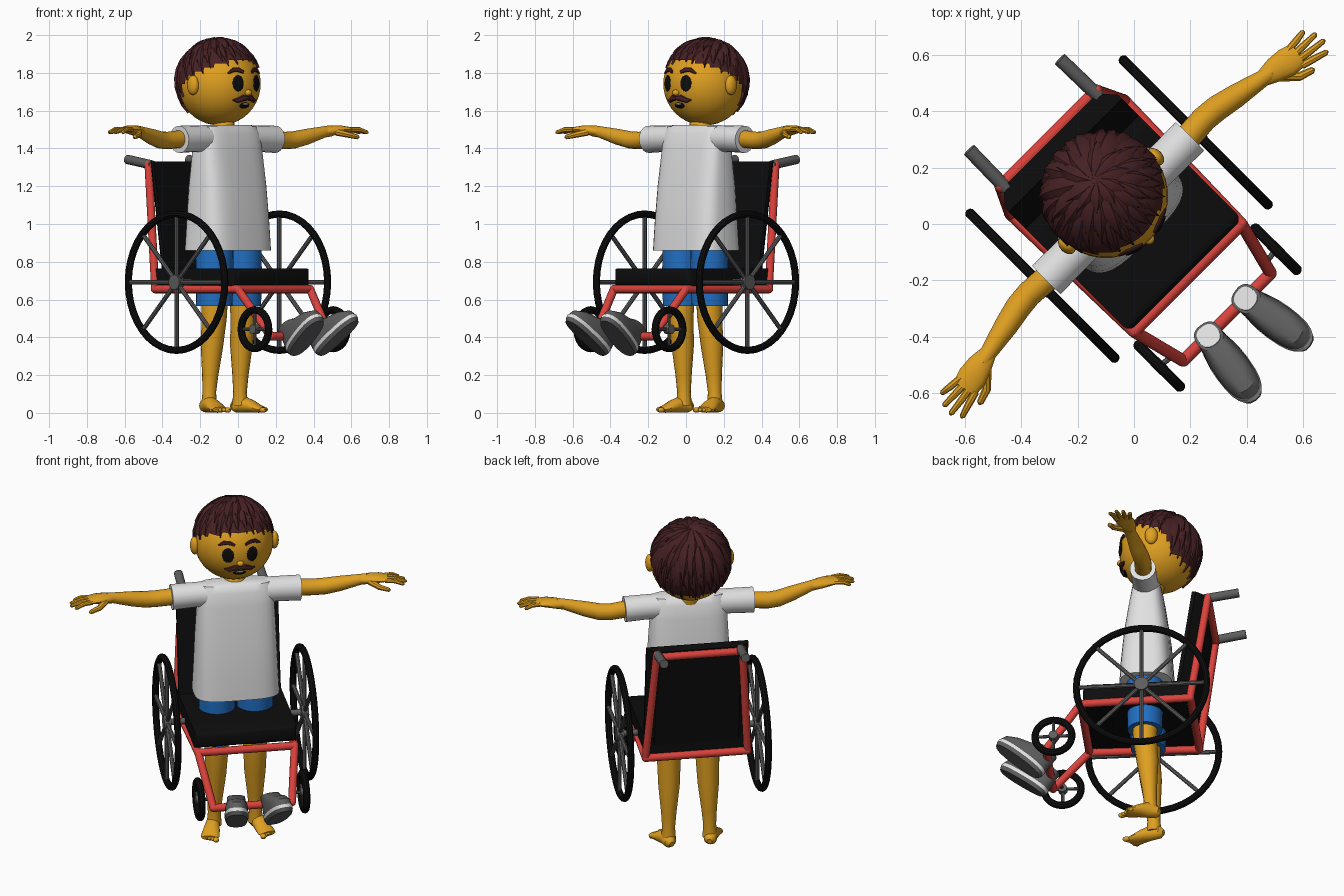
import bpy, bmesh, math, random
from mathutils import Vector as V, Matrix

if "Cube" in bpy.data.objects:
    bpy.data.objects.remove(bpy.data.objects["Cube"])

random.seed(4)
COLORS = {"skin": (0.74, 0.35, 0.015), "shirt_white": (0.75, 0.75, 0.75), "shorts_blue": (0.015, 0.16, 0.55),
          "hair_brown": (0.062, 0.015, 0.017), "frame_red": (0.72, 0.055, 0.045),
          "black": (0.004, 0.004, 0.004), "grey": (0.11, 0.11, 0.11)}
MATS = {}
for key, rgb in COLORS.items():
    MATS[key] = bpy.data.materials.new(key)
    MATS[key].diffuse_color = (*rgb, 1)


def finish(name, bm, mat):
    bmesh.ops.recalc_face_normals(bm, faces=bm.faces)
    me = bpy.data.meshes.new(name)
    bm.to_mesh(me)
    bm.free()
    me.materials.append(MATS[mat])
    ob = bpy.data.objects.new(name, me)
    bpy.context.collection.objects.link(ob)
    return ob


def loft(name, rings, mat):
    """Skin a list of equal rings and cap both ends."""
    bm = bmesh.new()
    rows = [[bm.verts.new(p) for p in r] for r in rings]
    n = len(rows[0])
    for a, b in zip(rows, rows[1:]):
        for i in range(n):
            j = (i + 1) % n
            bm.faces.new((a[i], a[j], b[j], b[i]))
    bm.faces.new(rows[0])
    bm.faces.new(rows[-1])
    return finish(name, bm, mat)


def tube(name, pts, radii, mat, n=12):
    """Tube along points; each radius is a number or (side, up)."""
    pts = [V(p) for p in pts]
    if not isinstance(radii, (list, tuple)):
        radii = [radii] * len(pts)
    axis = (pts[-1] - pts[0]).normalized()
    ref = V((0, 1, 0)) if abs(axis.z) > 0.8 else V((0, 0, 1))
    rings = []
    for i, p in enumerate(pts):
        t = (pts[min(i + 1, len(pts) - 1)] - pts[max(i - 1, 0)]).normalized()
        side = t.cross(ref).normalized()
        up = side.cross(t)
        a, b = radii[i] if isinstance(radii[i], tuple) else (radii[i], radii[i])
        angles = [2 * math.pi * k / n for k in range(n)]
        rings.append([p + side * a * math.cos(q) + up * b * math.sin(q) for q in angles])
    return loft(name, rings, mat)


def ball(name, loc, scale, mat, facing=None, seg=20):
    rot = V((0, -1, 0)).rotation_difference(V(facing)).to_matrix().to_4x4() if facing else Matrix()
    bm = bmesh.new()
    bmesh.ops.create_uvsphere(bm, u_segments=seg, v_segments=seg // 2 + 2, radius=1,
                              matrix=Matrix.Translation(loc) @ rot @ Matrix.Diagonal((*scale, 1)))
    return finish(name, bm, mat)


def oval(a, b, p, n=32):
    """Superellipse outline as (x, y) pairs."""
    out = []
    for k in range(n):
        c, s = math.cos(2 * math.pi * k / n), math.sin(2 * math.pi * k / n)
        out.append((math.copysign(a * abs(c) ** (2 / p), c), math.copysign(b * abs(s) ** (2 / p), s)))
    return out


def wheel(name, c, r, minor, spokes, spoke_r, hub):
    bpy.ops.mesh.primitive_torus_add(location=c, rotation=(0, math.pi / 2, 0), major_radius=r - minor,
                                     minor_radius=minor, major_segments=40, minor_segments=10)
    bpy.context.object.name = name + "_tyre"
    bpy.context.object.data.materials.append(MATS["black"])
    c = V(c)
    for k in range(spokes):
        q = 2 * math.pi * k / spokes
        tube(name + "_spoke", [c, c + V((0, math.cos(q), math.sin(q))) * (r - minor)], spoke_r, "grey", 8)
    out = V((0.02, 0, 0))
    tube(name + "_hub", [c - out, c + out], hub, "grey", 16)


# Seat and backrest
bm = bmesh.new()
bmesh.ops.create_cube(bm, size=1, matrix=Matrix.Translation((0, 0.035, 0.718)) @ Matrix.Diagonal((0.57, 0.59, 0.095, 1)))
bmesh.ops.bevel(bm, geom=[e for e in bm.edges if all(v.co.y < 0 for v in e.verts)], offset=0.03,
                segments=3, affect='EDGES', profile=0.5)
finish("seat", bm, "black")
loft("backrest", [[(-0.285, y, z), (0.285, y, z), (0.285, y + 0.02, z), (0.235, y + 0.075, z),
                   (-0.235, y + 0.075, z), (-0.285, y + 0.02, z)] for y, z in ((0.25, 0.69), (0.345, 1.33))], "black")

# Red frame, wheels and handles
R = 0.022
for s in (-1, 1):
    tube("side_frame", [(s * 0.285, 0.34, 0.655), (s * 0.27, -0.27, 0.655)], R, "frame_red")
    tube("back_post", [(s * 0.285, 0.335, 0.655), (s * 0.24, 0.43, 1.315)], R, "frame_red")
    tube("front_leg", [(s * 0.27, -0.27, 0.655), (s * 0.22, -0.467, 0.405)], R, "frame_red")
    for p in ((0.285, 0.337, 0.655), (0.27, -0.27, 0.655), (0.22, -0.467, 0.405), (0.24, 0.43, 1.315)):
        ball("frame_joint", (s * p[0], p[1], p[2]), (R, R, R), "frame_red", seg=12)
    tube("push_handle", [(s * 0.232, 0.41, 1.312), (s * 0.228, 0.60, 1.342)], 0.025, "grey")
    wheel("rear_wheel", (s * 0.385, 0.075, 0.692), 0.38, 0.019, 8, 0.012, 0.04)
    tube("rear_axle", [(s * 0.26, 0.075, 0.692), (s * 0.4, 0.075, 0.692)], 0.018, "grey")
    wheel("caster", (s * 0.293, -0.42, 0.443), 0.122, 0.02, 4, 0.009, 0.025)
    tube("caster_axle", [(s * 0.22, -0.43, 0.443), (s * 0.3, -0.42, 0.443)], 0.01, "grey", 8)
for name, x, y, z in (("rear_bar", 0.285, 0.337, 0.655), ("top_bar", 0.24, 0.43, 1.305),
                      ("front_bar", 0.27, -0.27, 0.655), ("foot_bar", 0.22, -0.467, 0.405)):
    tube(name, [(-x, y, z), (x, y, z)], R, "frame_red")

# Shoes resting toe-up on the foot bar
for s in (-1, 1):
    d = V((s * 0.12, -0.78, 0.62)).normalized()
    w = d.cross(V((0, 0, 1))).normalized()
    up = w.cross(d)
    heel = V((s * 0.1, -0.51, 0.295))

    def sole_ring(h, u0, u1, half):
        return [heel + d * ((u0 + u1) / 2 + x) + w * y + up * h for x, y in oval((u1 - u0) / 2, half, 2.5, 24)]
    loft("shoe_sole", [sole_ring(0, 0.01, 0.31, 0.058), sole_ring(0.022, 0, 0.32, 0.066)], "grey")
    loft("shoe_stripe", [sole_ring(0.022, 0, 0.32, 0.066), sole_ring(0.04, 0, 0.32, 0.067)], "shirt_white")
    loft("shoe_upper", [sole_ring(0.04, 0, 0.318, 0.065), sole_ring(0.075, 0.003, 0.305, 0.063),
                        sole_ring(0.105, 0.005, 0.255, 0.056), sole_ring(0.125, 0.007, 0.185, 0.052),
                        sole_ring(0.155, 0.008, 0.13, 0.05)], "grey")
    loft("shoe_lining", [sole_ring(0.153, 0.02, 0.118, 0.04), sole_ring(0.158, 0.02, 0.118, 0.04)], "shirt_white")

# Shirt, sleeves and neck
loft("shirt", [[(x, y + cy, z) for x, y in oval(a, b, 3.6)] for z, a, b, cy in (
    (0.86, 0.237, 0.15, 0.075), (1.0, 0.23, 0.142, 0.075), (1.2, 0.222, 0.125, 0.078), (1.4, 0.212, 0.095, 0.08),
    (1.48, 0.205, 0.08, 0.08), (1.515, 0.19, 0.06, 0.08), (1.525, 0.15, 0.04, 0.08))], "shirt_white")
tube("neck", [(0, 0.1, 1.49), (0, 0.125, 1.58)], [0.062, 0.052], "skin", 16)

for s in (-1, 1):
    # Sleeve, arm and hand
    tube("sleeve", [(s * 0.1, 0.08, 1.452), (s * 0.24, 0.08, 1.452), (s * 0.36, 0.08, 1.448)], [0.072, 0.07, 0.072],
         "shirt_white", 20)
    tube("arm", [(s * 0.32, 0.08, 1.452), (s * 0.44, 0.088, 1.442), (s * 0.5, 0.082, 1.445), (s * 0.58, 0.065, 1.462),
                 (s * 0.69, 0.042, 1.488), (s * 0.73, 0.035, 1.493)], [0.047, 0.046, 0.046, 0.042, 0.03, 0.03], "skin", 16)
    tube("palm", [(s * 0.69, 0.042, 1.488), (s * 0.74, 0.033, 1.495), (s * 0.79, 0.022, 1.5), (s * 0.84, 0.012, 1.5)],
         [(0.03, 0.026), (0.045, 0.027), (0.052, 0.022), (0.046, 0.014)], "skin", 16)
    for k, (reach, spread) in enumerate(((0.915, -0.052), (0.935, -0.016), (0.93, 0.021), (0.905, 0.058))):
        base = 0.012 + (k - 1.5) * 0.024
        tube("finger", [(s * 0.82, base, 1.5), (s * 0.87, (base + spread) / 2, 1.5), (s * reach, spread, 1.485),
                        (s * (reach + 0.007), spread, 1.483)], [0.0135, 0.013, 0.01, 0.004], "skin", 8)
    tube("thumb", [(s * 0.74, 0.005, 1.488), (s * 0.785, -0.045, 1.472), (s * 0.835, -0.062, 1.46),
                   (s * 0.843, -0.064, 1.458)], [0.02, 0.016, 0.012, 0.004], "skin", 8)

    # Shorts, leg and bare foot
    tube("shorts_leg", [(s * 0.107, 0.07, 0.565), (s * 0.107, 0.07, 0.72), (s * 0.105, 0.07, 0.9)], [0.096, 0.1, 0.1],
         "shorts_blue", 24)
    tube("leg", [(s * 0.105, 0.07, 0.6), (s * 0.108, 0.07, 0.5), (s * 0.11, 0.085, 0.36), (s * 0.113, 0.095, 0.2),
                 (s * 0.115, 0.1, 0.11), (s * 0.116, 0.1, 0.04)], [0.07, 0.066, 0.06, 0.043, 0.036, 0.042], "skin", 16)
    d = V((s * 0.3, -0.95, 0))
    side = V((s * 0.95, 0.3, 0))
    heel = V((s * 0.105, 0.155, 0))
    tube("foot", [heel + d * u + V((0, 0, h)) for u, h in
                  ((0, 0.032), (0.02, 0.036), (0.07, 0.046), (0.12, 0.035), (0.17, 0.02), (0.195, 0.017))],
         [(0.015, 0.016), (0.035, 0.034), (0.038, 0.045), (0.046, 0.034), (0.052, 0.02), (0.046, 0.014)], "skin", 16)
    for k in range(5):
        t = heel + d * (0.208 - 0.008 * k) + side * (-0.037 + 0.019 * k) + V((0, 0, 0.015))
        r = 0.017 if k == 0 else 0.0115
        ball("toe", t, (r, r * 1.3, min(r, 0.014)), "skin", seg=10)

# Head
C, HR = V((0, 0.14, 1.742)), 0.22
ball("head", C, (HR, HR, HR), "skin", seg=36)


def face(x, z, lift=0.0):
    """Point on the front of the head."""
    dz = z - C.z
    n = V((x, -math.sqrt(HR * HR - x * x - dz * dz), dz)).normalized()
    return C + n * (HR + lift), n


for s in (-1, 1):
    ball("ear", (s * 0.222, 0.115, 1.735), (0.026, 0.036, 0.052), "skin")
    p, n = face(s * 0.068, 1.745)
    ball("eye", p, (0.033, 0.006, 0.043), "black", n)
    tube("eyebrow", [face(s * x, z, 0.003)[0] for x, z in ((0.03, 1.803), (0.055, 1.815), (0.085, 1.816), (0.115, 1.797))],
         [(0.006, 0.008), (0.008, 0.013), (0.008, 0.013), (0.004, 0.005)], "hair_brown", 8)
    tube("moustache", [face(s * x, z, 0.004)[0] for x, z in ((0, 1.668), (0.03, 1.668), (0.06, 1.655), (0.085, 1.658))],
         [(0.01, 0.011), (0.012, 0.017), (0.01, 0.013), (0.003, 0.003)], "hair_brown", 8)
ball("nose", face(0, 1.695)[0], (0.02, 0.02, 0.017), "skin")
p, n = face(0, 1.627)
ball("mouth", p, (0.036, 0.006, 0.018), "black", n)
p, n = face(0, 1.637, 0.004)
ball("teeth", p, (0.022, 0.004, 0.005), "shirt_white", n, 12)

# Hair cap trimmed along a hairline, then layered locks from the crown
LINE = ((0, 0.125), (50, 0.11), (72, 0.06), (95, 0.05), (115, -0.10), (140, -0.125), (181, -0.14))


def hairline(az):
    a = abs(math.degrees(math.atan2(math.sin(az), math.cos(az))))
    for (a0, z0), (a1, z1) in zip(LINE, LINE[1:]):
        if a <= a1:
            return z0 + (z1 - z0) * (a - a0) / (a1 - a0)
    return LINE[-1][1]


bm = bmesh.new()
bmesh.ops.create_uvsphere(bm, u_segments=48, v_segments=32, radius=0.228, matrix=Matrix.Translation(C))
trim = [f for f in bm.faces for c in [f.calc_center_median() - C] if c.z < hairline(math.atan2(c.x, -c.y))]
bmesh.ops.delete(bm, geom=trim, context='FACES')
finish("hair_cap", bm, "hair_brown")

CROWN = V((0.05, 0.3, 1)).normalized()
for count, reach, t0, lift, width in ((26, 1.0, 0.3, 0.226, 0.036), (18, 0.72, 0.1, 0.234, 0.042), (10, 0.42, 0, 0.238, 0.04)):
    for k in range(count):
        az = 2 * math.pi * (k + random.uniform(-0.25, 0.25)) / count
        z = max(-0.16, hairline(az) - random.uniform(0.0, 0.035))
        h = math.sqrt(HR * HR - z * z)
        tip = V((h * math.sin(az), -h * math.cos(az), z)).normalized()
        pts, radii = [], []
        for i in range(7):
            q = i / 6
            u = (t0 + (reach - t0) * q)
            n = CROWN.slerp(tip, u)
            n.rotate(Matrix.Rotation(0.35 * (u - 1) * u, 3, 'Z'))
            pts.append((n, C + n * (lift + 0.007 * math.sin(math.pi * q))))
            radii.append(width * (0.45 + 0.55 * math.sin(math.pi * min(q * 1.1, 1))) * (1 - q ** 4) + 0.001)
        rings = []
        for i, (n, p) in enumerate(pts):
            t = pts[min(i + 1, 6)][1] - pts[max(i - 1, 0)][1]
            sd = t.cross(n).normalized() * radii[i]
            rings.append([p - sd - n * 0.014, p - sd * 0.3 + n * 0.004, p + sd * 0.4 + n * 0.002, p + sd - n * 0.014])
        loft("hair_lock", rings, "hair_brown")

# Smooth shading, then turn everything to its diagonal heading
turn = Matrix.Rotation(math.pi / 4, 4, 'Z')
bpy.context.view_layer.update()
for ob in bpy.data.objects:
    ob.matrix_world = turn @ ob.matrix_world
    ob.select_set(True)
bpy.context.view_layer.objects.active = bpy.data.objects["seat"]
bpy.ops.object.shade_smooth_by_angle(angle=math.radians(35))

for m in bpy.data.materials:
    if m.users and not m.is_grease_pencil:
        m.use_nodes = True
        m.node_tree.nodes["Principled BSDF"].inputs["Base Color"].default_value = m.diffuse_color
